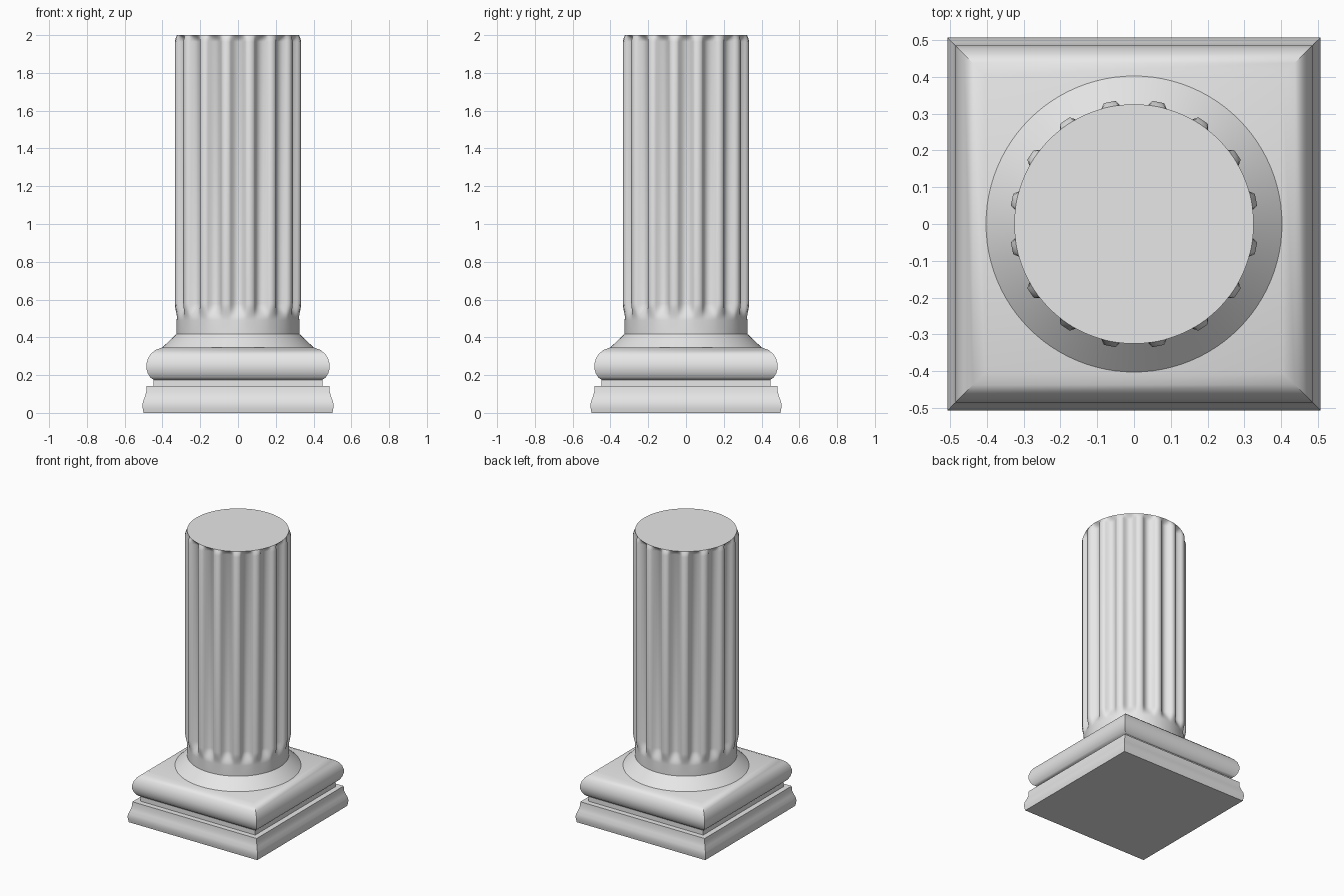
import bpy, bmesh, math

cube = bpy.data.objects.get("Cube")
if cube:
    bpy.data.objects.remove(cube, do_unlink=True)

stone = bpy.data.materials.new("pale_grey_stone")
stone.use_nodes = True
stone.diffuse_color = (0.8, 0.8, 0.8, 1)
stone.node_tree.nodes["Principled BSDF"].inputs["Base Color"].default_value = (0.8, 0.8, 0.8, 1)


def loft(name, rings, angle, cap_bottom=True, cap_top=True):
    """Skin a stack of closed rings and smooth it below the given angle."""
    bm = bmesh.new()
    loops = [[bm.verts.new(p) for p in ring] for ring in rings]
    n = len(loops[0])
    for low, high in zip(loops, loops[1:]):
        for i in range(n):
            j = (i + 1) % n
            bm.faces.new((low[i], low[j], high[j], high[i]))
    if cap_bottom:
        bm.faces.new(loops[0][::-1])
    if cap_top:
        bm.faces.new(loops[-1])
    mesh = bpy.data.meshes.new(name)
    bm.to_mesh(mesh)
    bm.free()
    mesh.materials.append(stone)
    ob = bpy.data.objects.new(name, mesh)
    bpy.context.collection.objects.link(ob)
    bpy.ops.object.select_all(action='DESELECT')
    ob.select_set(True)
    bpy.context.view_layer.objects.active = ob
    bpy.ops.object.shade_smooth_by_angle(angle=math.radians(angle))
    return ob


def square(h, z):
    return [(-h, -h, z), (h, -h, z), (h, h, z), (-h, h, z)]


def circle(r, z, n=96):
    return [(r * math.cos(math.tau * i / n), r * math.sin(math.tau * i / n), z) for i in range(n)]


# Square foot with a soft wave in its sides
foot = [(0.5, 0), (0.504, 0.02), (0.506, 0.04), (0.503, 0.06),
        (0.493, 0.085), (0.486, 0.11), (0.484, 0.142)]
loft("plinth_foot", [square(h, z) for h, z in foot], 40)

# Recessed band between the mouldings
loft("plinth_neck", [square(0.447, z) for z in (0.142, 0.18)], 40)

# Rounded square moulding
cushion = [(0.447, 0.175), (0.465, 0.188), (0.478, 0.21), (0.485, 0.235), (0.485, 0.26),
           (0.477, 0.288), (0.462, 0.312), (0.437, 0.333), (0.405, 0.345)]
loft("plinth_cushion", [square(h, z) for h, z in cushion], 40)

# Sloping round collar
loft("collar", [circle(0.402, 0.345), circle(0.325, 0.418)], 40, cap_top=False)

# Fluted shaft: ridges and hollows fade into a plain drum at both ends
FLUTES, DRUM, RIDGE = 16, 0.325, 0.338
FLUTE = [(0, 0.338), (2.8, 0.338), (4.6, 0.325), (6.5, 0.31), (8.8, 0.301), (11.25, 0.298)]
HALF = FLUTE + [(22.5 - a, r) for a, r in FLUTE[-2:0:-1]]


def shaft_ring(z, depth):
    ring = []
    for k in range(FLUTES):
        for a, r in HALF:
            t = math.radians(11.25 + 22.5 * k + a)
            radius = DRUM + (r - DRUM) * depth
            ring.append((radius * math.cos(t), radius * math.sin(t), z))
    return ring


shaft = [shaft_ring(0.415, 0)]
STEPS = 8
for i in range(STEPS + 1):
    s = i / STEPS
    shaft.append(shaft_ring(0.49 + 0.09 * s, s * s * (3 - 2 * s)))
shaft += [shaft_ring(1.965, 1), shaft_ring(1.985, 0.6), shaft_ring(2, 0)]
loft("fluted_shaft", shaft, 60)
